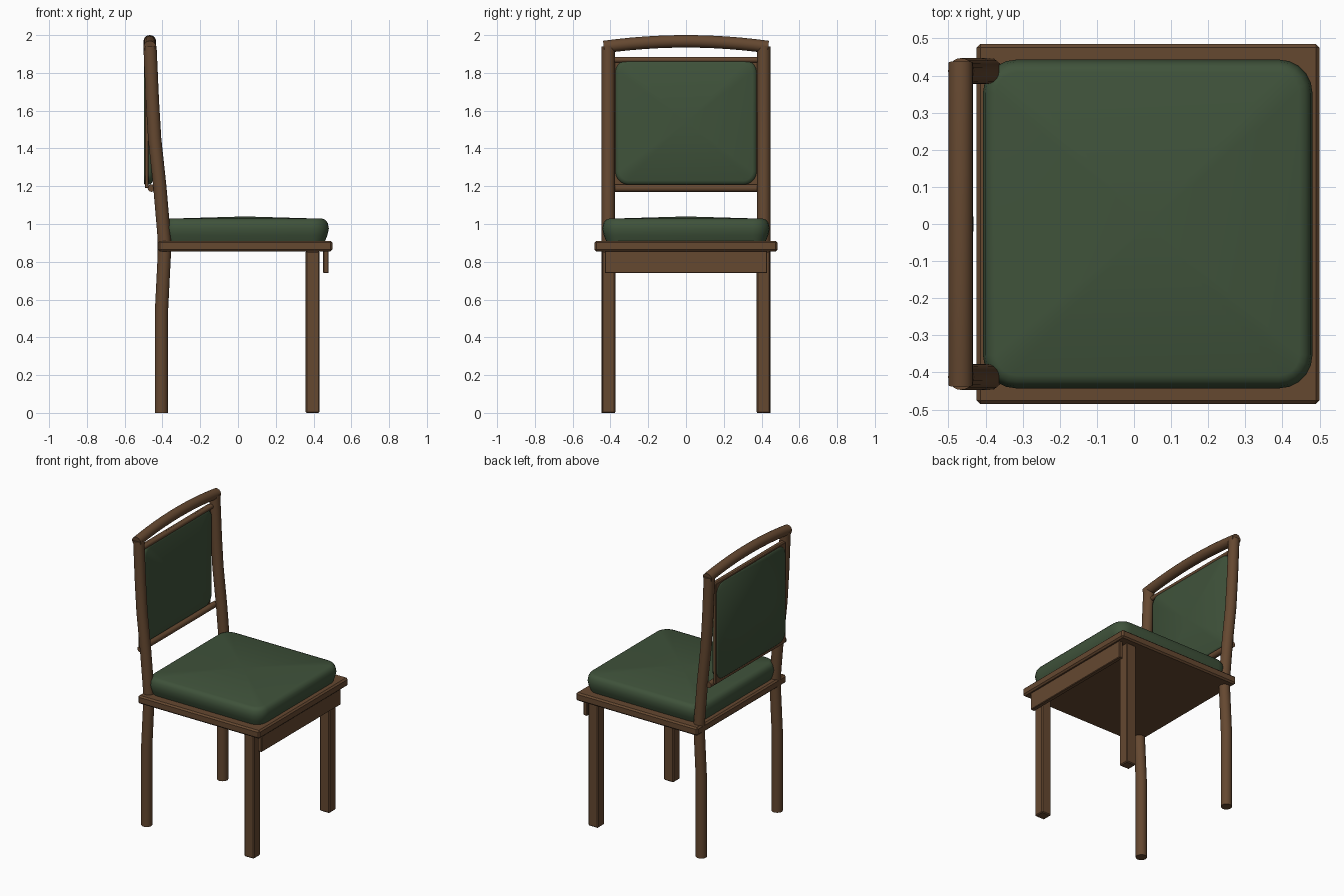
import bpy, bmesh
from math import sin, cos, pi, radians
from mathutils import Vector, Matrix

if "Cube" in bpy.data.objects:
    bpy.data.objects.remove(bpy.data.objects["Cube"])


def material(name, rgb):
    m = bpy.data.materials.new(name)
    m.diffuse_color = (*rgb, 1)
    m.use_nodes = True
    m.node_tree.nodes["Principled BSDF"].inputs["Base Color"].default_value = m.diffuse_color
    return m


WOOD = material("wood", (0.13, 0.065, 0.03))
GREEN = material("green_fabric", (0.05, 0.085, 0.043))


def finish(name, bm, mat, angle=35):
    bmesh.ops.recalc_face_normals(bm, faces=bm.faces)
    me = bpy.data.meshes.new(name)
    bm.to_mesh(me)
    bm.free()
    me.materials.append(mat)
    ob = bpy.data.objects.new(name, me)
    bpy.context.collection.objects.link(ob)
    if angle:
        bpy.ops.object.select_all(action='DESELECT')
        ob.select_set(True)
        bpy.context.view_layer.objects.active = ob
        bpy.ops.object.shade_smooth_by_angle(angle=radians(angle))
    return ob


def box(name, lo, hi, bevel):
    lo, hi = Vector(lo), Vector(hi)
    bm = bmesh.new()
    bmesh.ops.create_cube(bm, size=1, matrix=Matrix.Translation((lo + hi) / 2)
                          @ Matrix.Diagonal((*(hi - lo), 1)))
    bmesh.ops.bevel(bm, geom=bm.edges[:], offset=bevel, segments=1, affect='EDGES')
    return finish(name, bm, WOOD, 0)


def loft(bm, rings):
    vs = [[bm.verts.new(p) for p in r] for r in rings]
    n = len(vs[0])
    for a, b in zip(vs, vs[1:]):
        for i in range(n):
            j = (i + 1) % n
            bm.faces.new((a[i], a[j], b[j], b[i]))
    return vs


def tube(name, path, radius, side, sides=20):
    path, side = [Vector(p) for p in path], Vector(side)
    rings = []
    for i, p in enumerate(path):
        t = (path[min(i + 1, len(path) - 1)] - path[max(i - 1, 0)]).normalized()
        other = t.cross(side)
        rings.append([p + radius * (cos(2 * pi * k / sides) * side
                                    + sin(2 * pi * k / sides) * other)
                      for k in range(sides)])
    bm = bmesh.new()
    vs = loft(bm, rings)
    bm.faces.new(vs[0])
    bm.faces.new(vs[-1])
    return finish(name, bm, WOOD)


def rounded_rect(hx, hy, r, z, seg=5):
    pts = []
    for q, (sx, sy) in enumerate(((1, 1), (-1, 1), (-1, -1), (1, -1))):
        for k in range(seg + 1):
            a = (q + k / seg) * pi / 2
            pts.append(Vector((sx * (hx - r) + r * cos(a), sy * (hy - r) + r * sin(a), z)))
    return pts


def cushion(name, hx, hy, r, profile, peak, matrix):
    # stacked rounded rectangles closed by a fan to a central peak
    bm = bmesh.new()
    vs = loft(bm, [rounded_rect(hx - d, hy - d, r - d, z) for d, z in profile])
    bm.faces.new(vs[0])
    tip, top = bm.verts.new((0, 0, peak)), vs[-1]
    for i in range(len(top)):
        bm.faces.new((top[i], top[(i + 1) % len(top)], tip))
    bm.transform(matrix)
    return finish(name, bm, GREEN, 50)


# seat frame, front apron and front legs
box("seat_frame", (-0.424, -0.485, 0.855), (0.5, 0.485, 0.911), 0.01)
box("front_apron", (0.45, -0.43, 0.74), (0.48, 0.43, 0.86), 0.004)
for s, n in ((-1, "right"), (1, "left")):
    box("front_leg_" + n, (0.358, s * 0.41 - 0.036, 0), (0.432, s * 0.41 + 0.036, 0.856), 0.006)

# bent rear legs that continue up as back posts
POST = ((-0.405, 0), (-0.405, 0.54), (-0.39, 0.84), (-0.39, 0.92),
        (-0.414, 1.2), (-0.441, 1.45), (-0.453, 1.65), (-0.466, 1.94))
for s, n in ((-1, "right"), (1, "left")):
    tube("back_post_" + n, [(x, s * 0.412, z) for x, z in POST], 0.035, (0, 1, 0))

# arched crest rail
ys = [0.435 * k / 6 for k in range(-6, 7)]
tube("crest_rail", [(-0.467, y, 1.967 - 0.03 * (y / 0.435) ** 2) for y in ys], 0.033, (1, 0, 0))

# thin rods above and below the back panel
tube("lower_back_rod", [(-0.458, -0.41, 1.19), (-0.458, 0.41, 1.19)], 0.02, (1, 0, 0), 16)
tube("upper_back_rod", [(-0.467, -0.41, 1.869), (-0.467, 0.41, 1.869)], 0.015, (1, 0, 0), 16)

# back panel frame and upholstery
box("back_panel_frame", (-0.493, -0.38, 1.19), (-0.473, 0.38, 1.88), 0.003)
to_back = Matrix(((0, 0, 1, 0), (1, 0, 0, 0), (0, 1, 0, 1.54), (0, 0, 0, 1)))
cushion("back_cushion", 0.374, 0.332, 0.07,
        ((0.006, -0.498), (0, -0.492), (0, -0.468), (0.006, -0.458), (0.022, -0.452)),
        -0.432, to_back)

# seat cushion
cushion("seat_cushion", 0.444, 0.443, 0.09,
        ((0.022, 0.905), (0.008, 0.94), (0, 0.975), (0.006, 1.005), (0.018, 1.022), (0.035, 1.028)),
        1.04, Matrix.Translation((0.037, 0, 0)))
